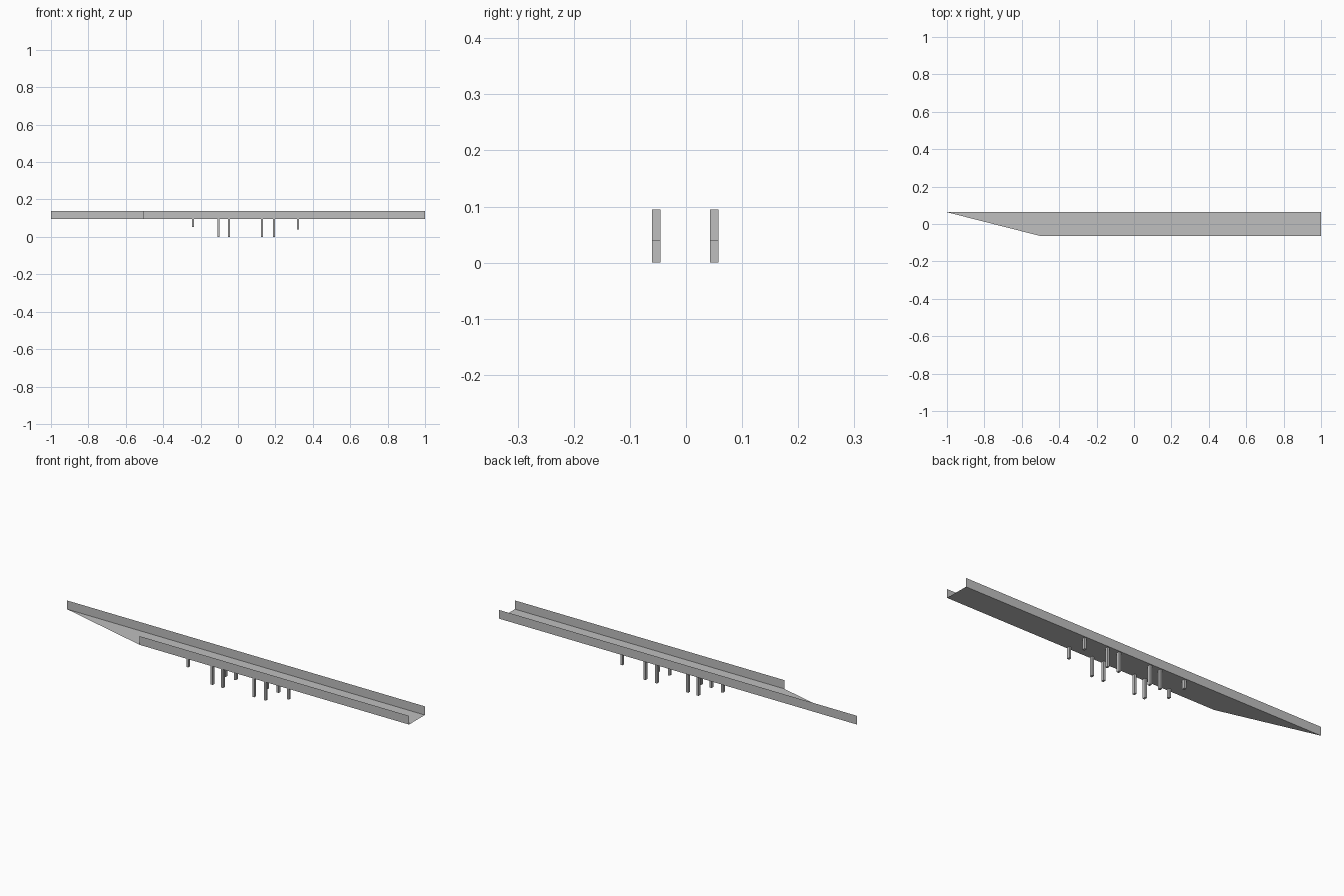
import bpy
import bmesh

if "Cube" in bpy.data.objects:
    bpy.data.objects.remove(bpy.data.objects["Cube"], do_unlink=True)

grey = bpy.data.materials.new("concrete grey")
grey.use_nodes = True
colour = (0.52, 0.52, 0.52, 1)
grey.diffuse_color = colour
grey.node_tree.nodes["Principled BSDF"].inputs["Base Color"].default_value = colour

DECK_Z, RAIL_Z = 0.095, 0.139
HALF_Y = 0.063
SKEW_X = -0.505          # where the front edge starts


def finish(name, bm):
    mesh = bpy.data.meshes.new(name)
    bm.to_mesh(mesh)
    bm.free()
    mesh.materials.append(grey)
    obj = bpy.data.objects.new(name, mesh)
    bpy.context.collection.objects.link(obj)


def sheet(name, points):
    bm = bmesh.new()
    bm.faces.new([bm.verts.new(p) for p in points])
    finish(name, bm)


def post(name, x, y, bottom):
    bm = bmesh.new()
    bmesh.ops.create_cube(bm, size=1)
    bmesh.ops.scale(bm, vec=(0.011, 0.015, DECK_Z - bottom), verts=bm.verts)
    bmesh.ops.translate(bm, vec=(x, y, (DECK_Z + bottom) / 2), verts=bm.verts)
    finish(name, bm)


# Deck with one slanted end
sheet("deck", [(SKEW_X, -HALF_Y, DECK_Z), (1, -HALF_Y, DECK_Z),
               (1, HALF_Y, DECK_Z), (-1, HALF_Y, DECK_Z)])

# Thin parapets along both long edges
for name, x, y in (("front_parapet", SKEW_X, -HALF_Y), ("back_parapet", -1, HALF_Y)):
    sheet(name, [(x, y, DECK_Z), (1, y, DECK_Z), (1, y, RAIL_Z), (x, y, RAIL_Z)])

# Two rows of posts: short ones at the ends, tall ones between
posts = [(-0.241, 0.052), (-0.105, 0), (-0.047, 0),
         (0.128, 0), (0.192, 0), (0.321, 0.04)]
for row, y in (("front", -0.053), ("back", 0.05)):
    for i, (x, bottom) in enumerate(posts):
        post(f"{row}_post_{i + 1}", x, y, bottom)
